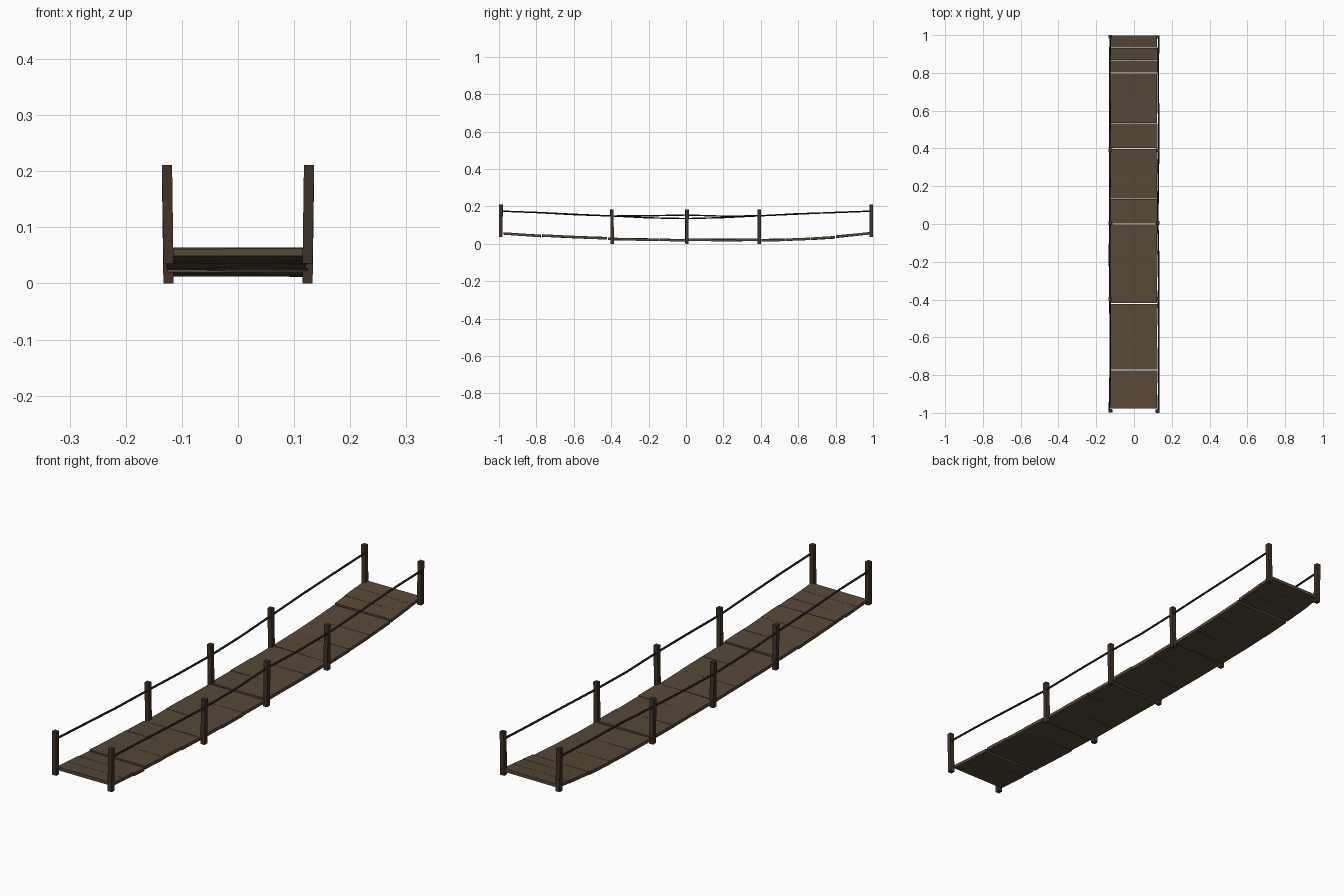
import bpy, bmesh, random
from mathutils import Vector

if "Cube" in bpy.data.objects:
    bpy.data.objects.remove(bpy.data.objects["Cube"])

random.seed(4)


def material(name, color):
    m = bpy.data.materials.new(name)
    m.diffuse_color = (*color, 1)
    m.use_nodes = True
    m.node_tree.nodes["Principled BSDF"].inputs["Base Color"].default_value = m.diffuse_color
    return m


plank_mat = material("plank_wood", (0.095, 0.065, 0.04))
post_mat = material("post_wood", (0.05, 0.033, 0.021))
rope_mat = material("rope", (0.014, 0.013, 0.012))


def interp(pts, y):
    # piecewise linear lookup along the span
    for (a, za), (b, zb) in zip(pts, pts[1:]):
        if y <= b:
            return za + (zb - za) * (y - a) / (b - a)
    return pts[-1][1]


def hexa(bm, bottom, top):
    vb = [bm.verts.new(p) for p in bottom]
    vt = [bm.verts.new(p) for p in top]
    bm.faces.new(vb[::-1])
    bm.faces.new(vt)
    for i in range(4):
        j = (i + 1) % 4
        bm.faces.new((vb[i], vb[j], vt[j], vt[i]))


def finish(bm, name, mat):
    bmesh.ops.recalc_face_normals(bm, faces=bm.faces)
    me = bpy.data.meshes.new(name)
    bm.to_mesh(me)
    bm.free()
    ob = bpy.data.objects.new(name, me)
    bpy.context.collection.objects.link(ob)
    me.materials.append(mat)
    return ob


# Sagging deck: six sections of three worn planks each
SAG = [(-1, .058), (-.78, .043), (-.6, .034), (-.4, .027), (0, .02), (.3, .018),
       (.6, .024), (.8, .036), (1, .056)]
JOINTS = [-0.98, -0.772, -0.42, 0.0, 0.4, 0.8, 1.0]
THICK = 0.013
for s, (y0, y1) in enumerate(zip(JOINTS, JOINTS[1:])):
    bm = bmesh.new()
    lift = 0.002 if s % 2 else -0.001
    for k in range(3):
        a = y0 + (y1 - y0) * k / 3 + (0.003 if k == 0 else 0.0004)
        b = y0 + (y1 - y0) * (k + 1) / 3 - (0.003 if k == 2 else 0.0004)
        xl, xr = -0.127 + random.uniform(-.002, .002), 0.123 + random.uniform(-.002, .002)
        za, zb = interp(SAG, a) + lift, interp(SAG, b) + lift
        tilt = random.uniform(-.001, .001)
        corners = [(xl, a, za + tilt), (xr, a, za - tilt), (xr, b, zb - tilt), (xl, b, zb + tilt)]
        h = Vector((0, 0, THICK / 2))
        hexa(bm, [Vector(c) - h for c in corners], [Vector(c) + h for c in corners])
    finish(bm, f"deck_section_{s + 1}", plank_mat)

# Square posts, leaning slightly outward
POSTS = [(-0.99, .036, .211), (-.395, 0, .183), (0.005, 0, .184), (.392, 0, .183), (.99, .036, .211)]
for side, label in ((-1, "left"), (1, "right")):
    for i, (y, z0, z1) in enumerate(POSTS):
        bm = bmesh.new()
        w = 0.009

        def ring(x, z, dy):
            return [(x - w, y - w + dy, z), (x + w, y - w + dy, z),
                    (x + w, y + w + dy, z), (x - w, y + w + dy, z)]
        lean = random.uniform(-.002, .002)
        hexa(bm, ring(side * 0.124, z0, 0), ring(side * 0.1265, z1, lean))
        finish(bm, f"{label}_post_{i + 1}", post_mat)

# Hand ropes drooping between the posts
ROPES = {
    "left": (-1, [(-1, .175), (-.8, .167), (-.6, .156), (-.4, .149), (-.2, .139), (0, .135),
                  (.2, .140), (.4, .150), (.6, .161), (.8, .167), (1, .175)]),
    "right": (1, [(-1, .175), (-.8, .168), (-.6, .158), (-.4, .149), (-.2, .150), (0, .154),
                  (.2, .148), (.4, .150), (.6, .159), (.8, .168), (1, .175)]),
}
for label, (side, pts) in ROPES.items():
    cu = bpy.data.curves.new(f"{label}_rope", 'CURVE')
    cu.dimensions = '3D'
    cu.bevel_depth = 0.0042
    cu.bevel_resolution = 1
    cu.use_fill_caps = True
    sp = cu.splines.new('POLY')
    sp.points.add(len(pts) - 1)
    for i, (p, (y, z)) in enumerate(zip(sp.points, pts)):
        p.co = (side * (0.128 + random.uniform(-.002, .003)), y * 0.995, z, 1)
    ob = bpy.data.objects.new(f"{label}_rope", cu)
    bpy.context.collection.objects.link(ob)
    cu.materials.append(rope_mat)
